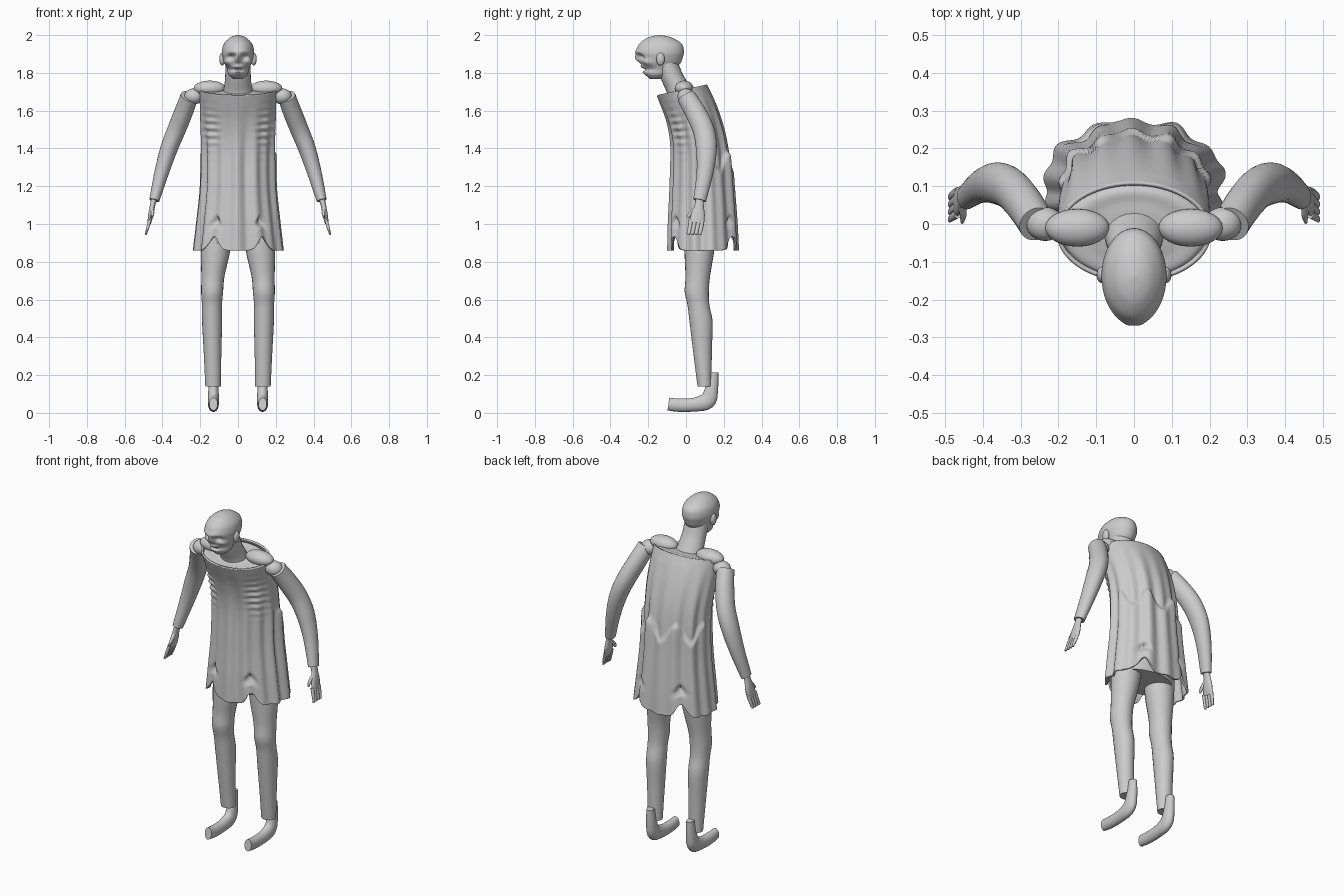
import bpy, bmesh, math
from mathutils import Vector

cube = bpy.data.objects.get("Cube")
if cube:
    bpy.data.objects.remove(cube)

grey = bpy.data.materials.new("plain_grey")
grey.use_nodes = True
grey.diffuse_color = (0.6, 0.6, 0.6, 1)
grey.node_tree.nodes["Principled BSDF"].inputs["Base Color"].default_value = (0.6, 0.6, 0.6, 1)


def finish(name, bm, angle=50):
    bmesh.ops.recalc_face_normals(bm, faces=bm.faces)
    mesh = bpy.data.meshes.new(name)
    bm.to_mesh(mesh)
    bm.free()
    mesh.materials.append(grey)
    ob = bpy.data.objects.new(name, mesh)
    bpy.context.collection.objects.link(ob)
    bpy.ops.object.select_all(action="DESELECT")
    ob.select_set(True)
    bpy.context.view_layer.objects.active = ob
    bpy.ops.object.shade_smooth_by_angle(angle=math.radians(angle))
    return ob


def spline(rows, steps):
    """Smooth curve through rows of numbers."""
    out = []
    for i in range(len(rows) - 1):
        a, b, c, d = (rows[max(0, min(len(rows) - 1, i + k))] for k in (-1, 0, 1, 2))
        for s in range(steps):
            t = s / steps
            out.append([0.5 * (2 * q + (r - p) * t + (2 * p - 5 * q + 4 * r - w) * t * t
                               + (3 * q - p - 3 * r + w) * t ** 3)
                        for p, q, r, w in zip(a, b, c, d)])
    return out + [list(rows[-1])]


def loft(name, rows, sides=24, steps=5, follow=True, caps=True, deform=None, side=1):
    """Skin rings (x, y, z, radius across, radius deep); follow turns them along the path."""
    bm = bmesh.new()
    path = spline(rows, steps)
    rings = []
    for i, (x, y, z, ra, rb) in enumerate(path):
        u, v = Vector((1, 0, 0)), Vector((0, 1, 0))
        if follow:
            t = Vector(path[min(i + 1, len(path) - 1)][:3]) - Vector(path[max(i - 1, 0)][:3])
            t.normalize()
            u = (u - t * u.dot(t)).normalized()
            v = t.cross(u)
        ring = []
        for k in range(sides):
            th = 2 * math.pi * k / sides
            p = Vector((x, y, z)) + u * (ra * math.sin(th)) - v * (rb * math.cos(th))
            if deform:
                p = deform(p, th)
            p.x *= side
            ring.append(bm.verts.new(p))
        rings.append(ring)
    for a, b in zip(rings, rings[1:]):
        for k in range(sides):
            n = (k + 1) % sides
            bm.faces.new((a[k], a[n], b[n], b[k]))
    if caps:
        bm.faces.new(rings[0])
        bm.faces.new(rings[-1])
    return finish(name, bm)


def ellipsoid(name, centre, radii):
    bm = bmesh.new()
    bmesh.ops.create_uvsphere(bm, u_segments=24, v_segments=14, radius=1)
    bmesh.ops.scale(bm, vec=radii, verts=bm.verts)
    bmesh.ops.translate(bm, vec=centre, verts=bm.verts)
    return finish(name, bm)


def bump(value, centre, width):
    return math.exp(-((value - centre) / width) ** 2)


def clamp(t):
    return max(0.0, min(1.0, t))


# Tunic: leaning folded shell with scalloped hem, chest ribs and a ragged back layer
def tilt(p, start=1.4):
    return 0.22 * (p.y + 0.02) * clamp((p.z - start) / 0.25)


def cloth(p, th):
    out = Vector((math.sin(th), -math.cos(th), 0))
    back, edge, z = -math.cos(th), abs(math.sin(th)), p.z
    loose = clamp((1.68 - z) / 0.35)
    fold = 0.007 * math.cos(14 * th) + 0.005 * math.cos(9 * th + 1)
    ribs = 0.006 * math.sin(z * 155) * bump(edge, 0.72, 0.18) * bump(z, 1.5, 0.1) * (back < 0)
    ragged = 1.34 + 0.05 * math.cos(7 * th)
    layer = 0.016 * clamp((ragged - z) / 0.02) * clamp(back * 3)
    tear_top = 1.045 - 0.25 * abs(edge - 0.55)
    tear = 0.022 * bump(edge, 0.55, 0.13) * clamp((tear_top - z) / 0.012) * clamp((z - 0.95) / 0.07)
    lift = 0.075 * bump(edge, 0.55, 0.14) * clamp((1.0 - z) / 0.14)
    dz = tilt(p)
    p = p + out * (fold * loose + ribs + layer - tear)
    p.z += lift + dz
    return p


tunic_rows = [(0, 0.085, 0.86, 0.232, 0.175), (0, 0.083, 1.0, 0.215, 0.170),
              (0, 0.08, 1.2, 0.194, 0.158), (0, 0.073, 1.4, 0.192, 0.148),
              (0, 0.04, 1.55, 0.200, 0.140), (0, -0.022, 1.71, 0.205, 0.133)]
tunic = loft("tunic", tunic_rows, sides=140, steps=18, follow=False, caps=False, deform=cloth)
shell = tunic.modifiers.new("thickness", "SOLIDIFY")
shell.thickness = 0.01
shell.offset = -1


# Torso filling the tunic, closed over the chest and under the hips
def lean(p, th):
    p.z += tilt(p)
    return p


loft("torso", [(0, 0.08, 0.90, 0.17, 0.12), (0, 0.08, 1.0, 0.18, 0.135),
               (0, 0.075, 1.2, 0.17, 0.13), (0, 0.068, 1.4, 0.17, 0.125),
               (0, 0.035, 1.55, 0.18, 0.12), (0, -0.02, 1.69, 0.196, 0.124),
               (0, -0.025, 1.705, 0.12, 0.08), (0, -0.03, 1.71, 0.05, 0.04)],
     sides=48, follow=False, deform=lean)

# Neck
loft("neck", [(0, -0.02, 1.66, 0.085, 0.075), (0, -0.045, 1.72, 0.074, 0.062),
              (0, -0.075, 1.78, 0.068, 0.058), (0, -0.11, 1.87, 0.066, 0.06)])


# Head: gaunt face with sunken eyes, short nose and wide mouth
def face(p, th):
    front = clamp(math.cos(th) * 2)
    ax, z = abs(p.x), p.z
    sockets = 0.028 * bump(ax, 0.034, 0.018) * bump(z, 1.885, 0.017)
    brow = 0.008 * bump(z, 1.91, 0.014) * bump(ax, 0.025, 0.03)
    nose = 0.014 * bump(ax, 0, 0.012) * bump(z, 1.873, 0.02)
    mouth = 0.014 * bump(z, 1.818, 0.007) * bump(ax, 0, 0.04)
    lips = 0.008 * (bump(z, 1.833, 0.009) + bump(z, 1.803, 0.009)) * bump(ax, 0, 0.03)
    cheeks = bump(z, 1.855, 0.018) * bump(ax, 0.055, 0.022)
    hollow = 0.010 * bump(z, 1.82, 0.015) * bump(ax, 0.05, 0.015)
    p.y += front * (sockets + mouth - brow - nose - lips - 0.012 * cheeks + hollow)
    p.x += front * math.copysign(0.010 * cheeks, p.x)
    return p


# each level: height, half width, front, back
levels = [(1.768, 0.025, -0.19, -0.13), (1.79, 0.05, -0.215, -0.09), (1.82, 0.058, -0.228, -0.06),
          (1.85, 0.070, -0.238, -0.03), (1.88, 0.081, -0.258, -0.018), (1.91, 0.086, -0.264, -0.011),
          (1.95, 0.077, -0.25, -0.02), (1.98, 0.052, -0.215, -0.06),
          (1.994, 0.028, -0.18, -0.1), (2.0, 0.003, -0.145, -0.135)]
loft("head", [(0, (f + b) / 2, z, w, (b - f) / 2) for z, w, f, b in levels],
     sides=64, steps=6, follow=False, deform=face)

for label, s in (("left", 1), ("right", -1)):
    ellipsoid(label + "_ear", (s * 0.084, -0.135, 1.873), (0.015, 0.022, 0.034))

    # Shoulder and arm
    ellipsoid(label + "_shoulder", (s * 0.15, -0.01, 1.718), (0.085, 0.05, 0.041))
    ellipsoid(label + "_shoulder_joint", (s * 0.235, 0.0, 1.675), (0.05, 0.045, 0.042))
    loft(label + "_arm", [(0.258, 0.0, 1.675, 0.047, 0.05), (0.285, 0.045, 1.6, 0.049, 0.055),
                          (0.325, 0.092, 1.5, 0.049, 0.057), (0.365, 0.108, 1.4, 0.046, 0.055),
                          (0.405, 0.1, 1.27, 0.038, 0.044), (0.443, 0.072, 1.125, 0.027, 0.034)],
         side=s)

    # Hand: flat palm, four fingers and a thumb
    loft(label + "_palm", [(0.441, 0.073, 1.14, 0.018, 0.022), (0.452, 0.07, 1.10, 0.014, 0.024),
                           (0.461, 0.064, 1.05, 0.014, 0.036), (0.470, 0.056, 1.005, 0.010, 0.038)],
         side=s, sides=16)
    for k in range(4):
        y = 0.086 - 0.02 * k
        loft(f"{label}_finger_{k + 1}", [(0.467, y, 1.02, 0.009, 0.012), (0.478, y - 0.006, 0.98, 0.008, 0.011),
                                         (0.488, y - 0.014, 0.945, 0.005, 0.009)], side=s, sides=10)
    loft(label + "_thumb", [(0.455, 0.05, 1.08, 0.010, 0.012), (0.452, 0.025, 1.055, 0.009, 0.012),
                            (0.455, 0.006, 1.035, 0.005, 0.008)], side=s, sides=10)

    # Leg with kneecap and calf
    loft(label + "_leg", [(0.11, 0.075, 0.98, 0.085, 0.085), (0.12, 0.07, 0.85, 0.077, 0.078),
                          (0.133, 0.062, 0.72, 0.061, 0.065), (0.137, 0.057, 0.64, 0.058, 0.064),
                          (0.138, 0.066, 0.57, 0.053, 0.058), (0.137, 0.08, 0.48, 0.053, 0.061),
                          (0.135, 0.087, 0.33, 0.047, 0.050), (0.132, 0.098, 0.14, 0.041, 0.037)],
         side=s, follow=False)

    # Foot: curved from the heel strip to the blunt toe
    loft(label + "_foot", [(0.13, 0.145, 0.215, 0.02, 0.026), (0.13, 0.135, 0.125, 0.027, 0.035),
                           (0.13, 0.112, 0.064, 0.029, 0.044), (0.13, 0.04, 0.043, 0.028, 0.036),
                           (0.13, -0.04, 0.041, 0.026, 0.035), (0.13, -0.093, 0.047, 0.022, 0.034)],
         side=s)
